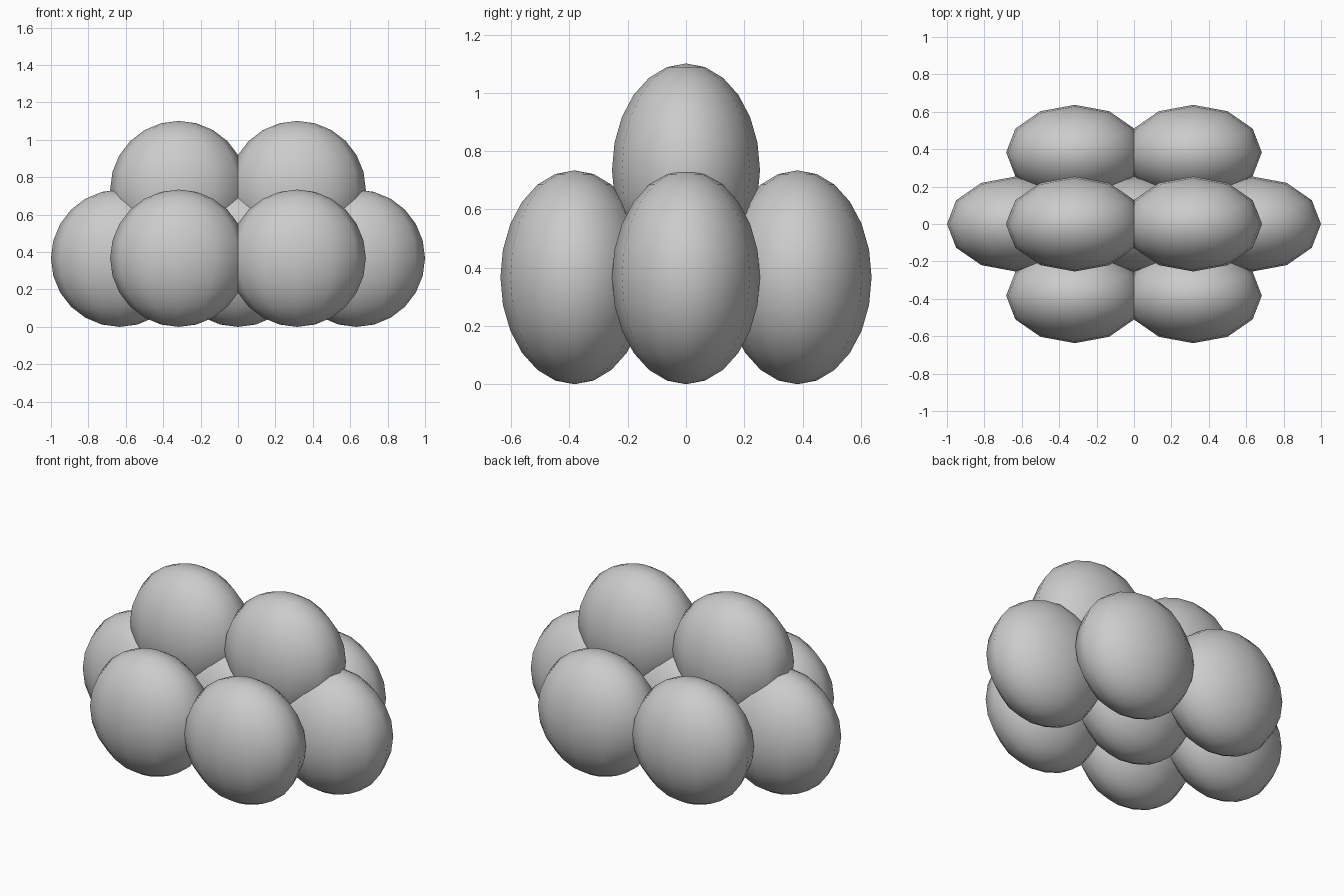
import bpy

if "Cube" in bpy.data.objects:
    bpy.data.objects.remove(bpy.data.objects["Cube"])

RX, RY, RZ = 0.367, 0.254, 0.367   # pebble radii
DX, DY = 0.3165, 0.383             # half column spacing, row spacing


def egg(name, x, y, z):
    """Smooth flattened sphere, 12 sided around the vertical axis."""
    bpy.ops.mesh.primitive_uv_sphere_add(segments=12, ring_count=12, radius=1,
                                         location=(x, y, z))
    ob = bpy.context.object
    ob.name = name
    ob.scale = (RX, RY, RZ)
    bpy.ops.object.transform_apply(location=False, rotation=False, scale=True)
    bpy.ops.object.shade_smooth()
    return ob


# bottom layer: front and back pairs, middle row of three
for side, s in (("left", -1), ("right", 1)):
    egg(f"front_egg_{side}", s * DX, -DY, RZ)
    egg(f"back_egg_{side}", s * DX, DY, RZ)
    egg(f"middle_egg_{side}", s * 2 * DX, 0, RZ)
    # upper layer resting on the middle row
    egg(f"top_egg_{side}", s * DX, 0, 2 * RZ)
egg("middle_egg_centre", 0, 0, RZ)
